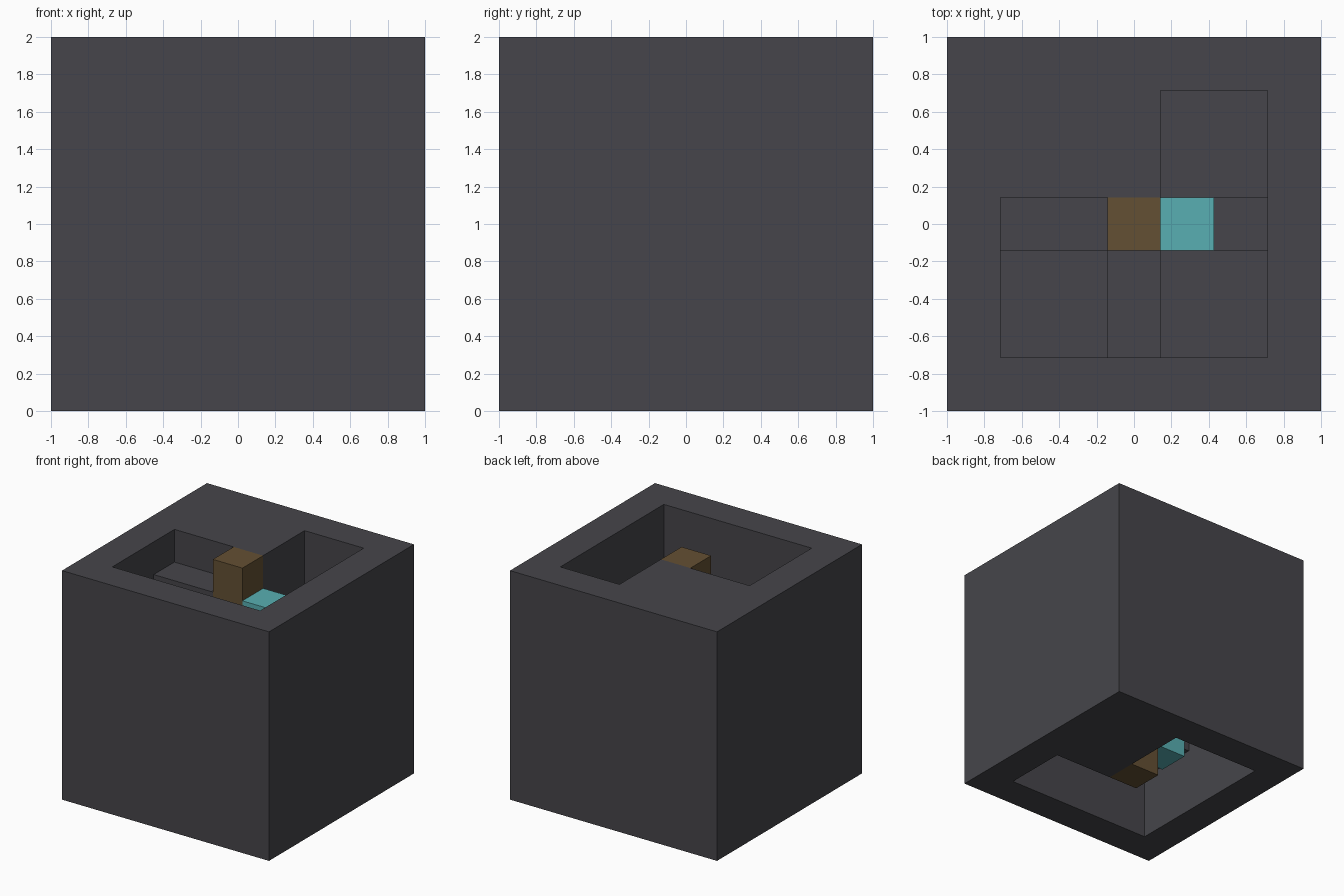
import bpy, bmesh
from mathutils import Vector

cube = bpy.data.objects.get("Cube")
if cube:
    bpy.data.objects.remove(cube, do_unlink=True)

U = 2 / 7          # one block unit, the model is seven units on a side
LAYERS = 7


def material(name, rgb):
    m = bpy.data.materials.new(name)
    m.use_nodes = True
    color = (*rgb, 1)
    m.diffuse_color = color
    m.node_tree.nodes["Principled BSDF"].inputs["Base Color"].default_value = color
    return m


def finish(name, bm, mat):
    mesh = bpy.data.meshes.new(name)
    bm.to_mesh(mesh)
    bm.free()
    mesh.materials.append(mat)
    obj = bpy.data.objects.new(name, mesh)
    bpy.context.collection.objects.link(obj)
    return obj


def box(name, lo, hi, mat):
    """Box between two corners given in block units."""
    bm = bmesh.new()
    bmesh.ops.create_cube(bm, size=1)
    lo, hi = Vector(lo) * U, Vector(hi) * U
    for v in bm.verts:
        v.co = (lo + hi) / 2 + v.co * (hi - lo)
    return finish(name, bm, mat)


charcoal = material("charcoal", (0.061, 0.060, 0.069))
brown = material("brown", (0.127, 0.080, 0.033))
cyan = material("cyan", (0.098, 0.428, 0.445))

# Depth in layers of each sector around the rod, keyed by direction (x, y)
TOP = {(-1, 0): 1, (-1, -1): 2, (0, -1): 3, (1, -1): 2, (1, 0): 3, (1, 1): 2}
BOTTOM = {(0, 1): 1, (-1, 1): 2, (-1, 0): 3, (-1, -1): 2, (0, -1): 3, (1, -1): 2}
CUTS = [-3.5, -2.5, -0.5, 0.5, 2.5, 3.5]


def solid(i, j, k):
    if not (0 <= i < 5 and 0 <= j < 5 and 0 <= k < LAYERS):
        return False
    if i in (0, 4) or j in (0, 4):
        return True                      # outer wall
    sector = (i - 2, j - 2)
    if sector == (0, 0):
        return False                     # rod shaft
    return BOTTOM.get(sector, 0) <= k < LAYERS - TOP.get(sector, 0)


# Maze block: skin between solid and empty cells
bm = bmesh.new()
for i in range(5):
    for j in range(5):
        for k in range(LAYERS):
            if not solid(i, j, k):
                continue
            cell = (i, j, k)
            for axis in range(3):
                for side in (0, 1):
                    near = list(cell)
                    near[axis] += 2 * side - 1
                    if solid(*near):
                        continue
                    a, b = (axis + 1) % 3, (axis + 2) % 3
                    loop = [(0, 0), (1, 0), (1, 1), (0, 1)]
                    verts = []
                    for p, q in loop if side else loop[::-1]:
                        c = list(cell)
                        c[axis] += side
                        c[a] += p
                        c[b] += q
                        verts.append(bm.verts.new(
                            Vector((CUTS[c[0]], CUTS[c[1]], c[2])) * U))
                    bm.faces.new(verts)
bmesh.ops.remove_doubles(bm, verts=bm.verts[:], dist=0.001)
bmesh.ops.dissolve_limit(bm, angle_limit=0.01, verts=bm.verts[:], edges=bm.edges[:])
finish("maze_block", bm, charcoal)

# Square rod through the shaft, with one peg near each end
box("center_rod", (-0.5, -0.5, 0), (0.5, 0.5, LAYERS), brown)
box("upper_peg", (0.5, -0.5, 5), (1.5, 0.5, 6), cyan)
box("lower_peg", (-1.5, -0.5, 1), (-0.5, 0.5, 2), cyan)
